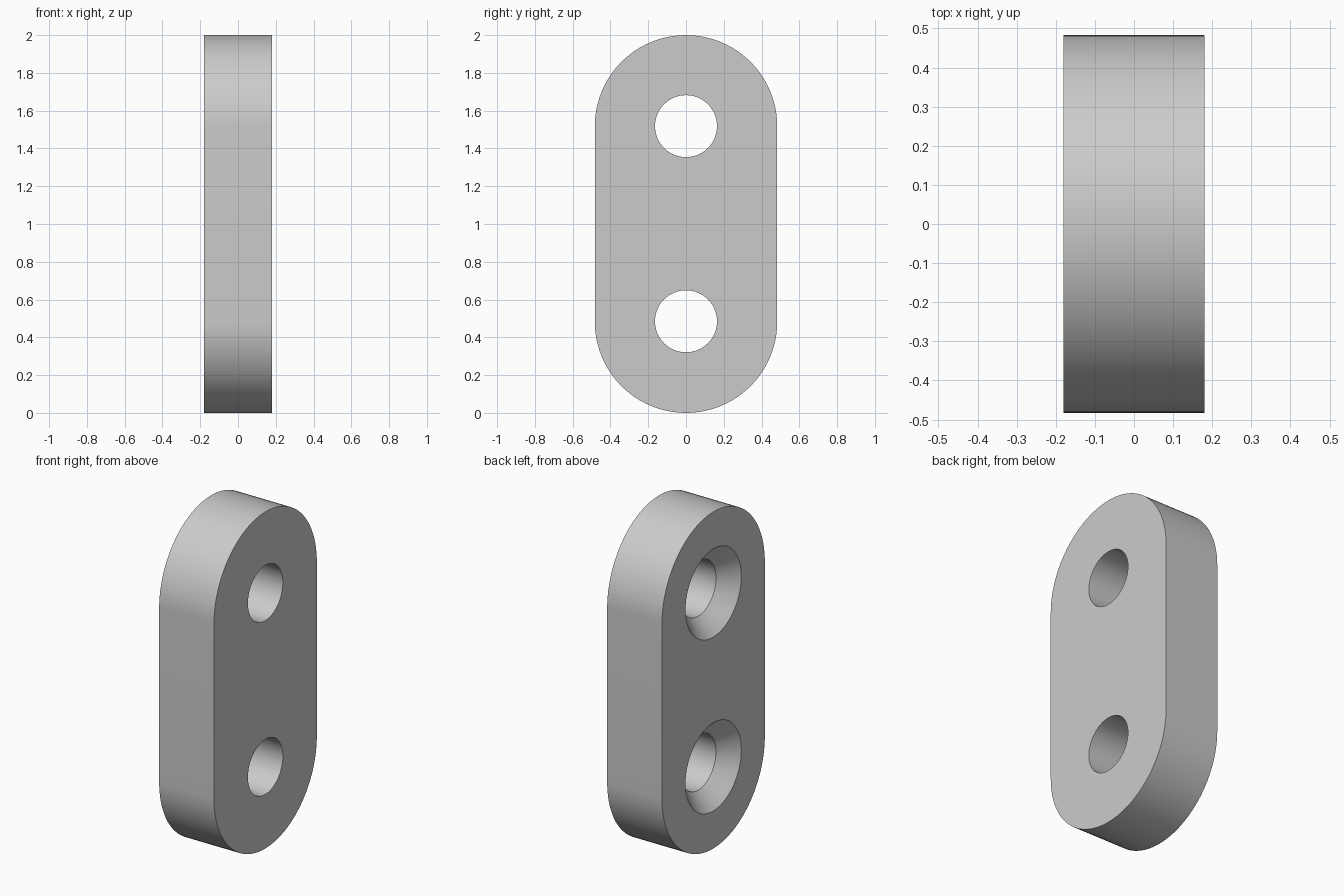
import bpy, bmesh, math

HALF_X = 0.18      # half thickness
R = 0.483          # radius of the rounded ends
HOLE_R = 0.164
SINK = 0.098       # depth of the 45 degree countersink
HOLE_Z = (0.485, 1.518)

if "Cube" in bpy.data.objects:
    bpy.data.objects.remove(bpy.data.objects["Cube"])

grey = bpy.data.materials.new("plain grey")
grey.use_nodes = True
colour = (0.6, 0.6, 0.6, 1)
grey.diffuse_color = colour
grey.node_tree.nodes["Principled BSDF"].inputs["Base Color"].default_value = colour


def make_object(name, bm):
    bmesh.ops.recalc_face_normals(bm, faces=bm.faces)
    mesh = bpy.data.meshes.new(name)
    bm.to_mesh(mesh)
    bm.free()
    mesh.materials.append(grey)
    obj = bpy.data.objects.new(name, mesh)
    bpy.context.collection.objects.link(obj)
    return obj


# Plate: a stadium outline extruded along x
def make_plate(steps=48):
    bm = bmesh.new()
    outline = []
    for centre, start in ((2 - R, 0), (R, math.pi)):
        for i in range(steps + 1):
            a = start + math.pi * i / steps
            outline.append(bm.verts.new((-HALF_X, R * math.cos(a), centre + R * math.sin(a))))
    face = bm.faces.new(outline)
    side = bmesh.ops.extrude_face_region(bm, geom=[face])["geom"]
    moved = [v for v in side if isinstance(v, bmesh.types.BMVert)]
    bmesh.ops.translate(bm, verts=moved, vec=(2 * HALF_X, 0, 0))
    return make_object("plate", bm)


# Cutter: a screw shape, wide at -x, as stacked rings joined by quads
def make_cutter(z, steps=64):
    over = 0.05
    profile = ((-HALF_X - over, HOLE_R + SINK + over),
               (-HALF_X + SINK, HOLE_R),
               (HALF_X + over, HOLE_R))
    bm = bmesh.new()
    rings = []
    for x, r in profile:
        angles = [math.tau * i / steps for i in range(steps)]
        rings.append([bm.verts.new((x, r * math.cos(a), z + r * math.sin(a))) for a in angles])
    for a, b in zip(rings, rings[1:]):
        for i in range(steps):
            j = (i + 1) % steps
            bm.faces.new((a[i], a[j], b[j], b[i]))
    bm.faces.new(rings[0])
    bm.faces.new(rings[-1])
    cutter = make_object("screw_hole_cutter", bm)
    cutter.hide_render = True
    return cutter


plate = make_plate()
bpy.ops.object.select_all(action='DESELECT')
plate.select_set(True)
bpy.context.view_layer.objects.active = plate

# Countersunk screw holes
for z in HOLE_Z:
    cutter = make_cutter(z)
    cut = plate.modifiers.new("screw hole", 'BOOLEAN')
    cut.operation = 'DIFFERENCE'
    cut.solver = 'EXACT'
    cut.object = cutter
    bpy.ops.object.modifier_apply(modifier=cut.name)
    bpy.data.objects.remove(cutter)

bpy.ops.object.shade_smooth_by_angle(angle=math.radians(30))
